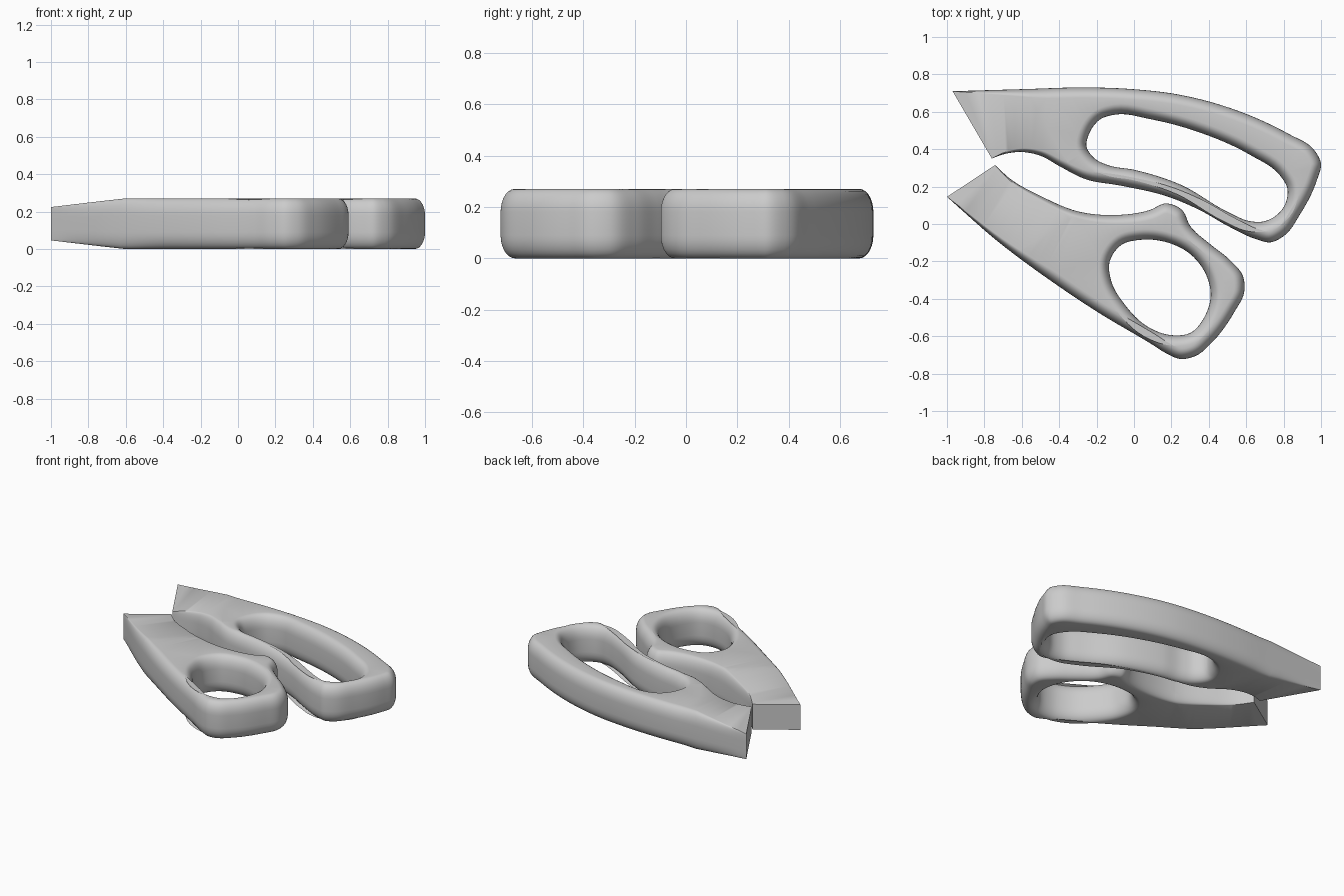
import bpy
import bmesh
import math
from mathutils import Vector

cube = bpy.data.objects.get("Cube")
if cube:
    bpy.data.objects.remove(cube)

MID = 0.135            # half thickness of a handle
ROUND_W, ROUND_H = 0.055, 0.09   # rounding of the rims, across and down
TIP_SCALE = 0.66       # thickness left at the blade end

grey = bpy.data.materials.new("handle_grey")
grey.use_nodes = True
grey.diffuse_color = (0.6, 0.6, 0.6, 1)
grey.node_tree.nodes["Principled BSDF"].inputs["Base Color"].default_value = grey.diffuse_color


def smooth_path(points, closed, steps=6):
    """Smooth path through the points, with tangents weighted by spacing."""
    pts = [Vector(p) for p in points]
    n = len(pts)

    def slope(i):
        if not closed and i in (0, n - 1):
            return (pts[1] - pts[0] if i == 0 else pts[-1] - pts[-2]).normalized()
        before, here, after = pts[(i - 1) % n], pts[i % n], pts[(i + 1) % n]
        a, b = (here - before).length, (after - here).length
        return ((here - before) * (b / a) + (after - here) * (a / b)) / (a + b)

    path = []
    for i in range(n if closed else n - 1):
        p, q = pts[i], pts[(i + 1) % n]
        size = (q - p).length
        m, k = slope(i) * size, slope((i + 1) % n) * size
        for s in range(steps):
            t = s / steps
            u = 1 - t
            path.append(p * (u * u * (1 + 2 * t)) + m * (t * u * u)
                        + q * (t * t * (3 - 2 * t)) - k * (t * t * u))
    if not closed:
        path.append(pts[-1])
    return path


def area(path):
    return sum(a.cross(b) for a, b in zip(path, path[1:] + path[:1]))


def make_handle(name, outline, hole, taper, full_round):
    outer = smooth_path(outline, False)
    inner = smooth_path(hole, True)
    if area(inner) > 0:
        inner.reverse()

    # Blade end line and the direction leading away from it
    start, end = outer[0], outer[-1]
    along = (end - start).normalized()
    away = Vector((along.y, -along.x))
    if away.x < 0:
        away = -away

    def reach(p):
        return max(0, (p - start).dot(away))

    # Rounded side profile: height and inset, from bottom to top
    half = [(MID - ROUND_H * (1 - math.sin(a)), 1 - math.cos(a))
            for a in (math.pi / 2 * i / 7 for i in range(8))]
    profile = [(-z, w) for z, w in reversed(half)] + half

    bm = bmesh.new()
    rims = ([], [])
    for path in (outer, inner):
        n = len(path)
        rings = [[] for level in profile]
        for i, p in enumerate(path):
            tangent = (path[(i + 1) % n] - path[i - 1]).normalized()
            inward = Vector((-tangent.y, tangent.x))
            width = ROUND_W * min(1, reach(p) / full_round)
            if path is outer and i in (0, n - 1):
                width = 0
            for ring, (z, inset) in zip(rings, profile):
                q = p + inward * (width * inset)
                ring.append(bm.verts.new((q.x, q.y, z)))
        for low, high in zip(rings, rings[1:]):
            for i in range(n):
                j = (i + 1) % n
                bm.faces.new((low[i], low[j], high[j], high[i]))
        for rim, ring in zip(rims, (rings[0], rings[-1])):
            rim.extend(bm.edges.get((ring[i], ring[i - 1])) for i in range(n))

    # Flat top and bottom around the finger hole
    for rim, side in zip(rims, (-1, 1)):
        bmesh.ops.triangle_fill(bm, edges=rim, use_beauty=True, normal=(0, 0, side))

    # Thin the blade towards its end
    fold = start + away * taper
    bmesh.ops.bisect_plane(bm, geom=bm.verts[:] + bm.edges[:] + bm.faces[:],
                           plane_co=fold.to_3d(), plane_no=away.to_3d())
    for v in bm.verts:
        t = min(1, reach(v.co.xy) / taper)
        v.co.z = MID + v.co.z * (TIP_SCALE + (1 - TIP_SCALE) * t)
    bmesh.ops.recalc_face_normals(bm, faces=bm.faces[:])

    mesh = bpy.data.meshes.new(name)
    bm.to_mesh(mesh)
    bm.free()
    mesh.materials.append(grey)
    obj = bpy.data.objects.new(name, mesh)
    bpy.context.collection.objects.link(obj)
    return obj


# Long handle with the slot for several fingers
long_outline = [
    (-.76, .35), (-.7, .372), (-.61, .385), (-.5, .365), (-.4, .31), (-.26, .24),
    (-.07, .205), (.17, .15), (.35, .075), (.51, -.015), (.65, -.08), (.73, -.098),
    (.8, -.065), (.89, .055), (.98, .24), (1, .32), (.96, .4), (.83, .48),
    (.57, .6), (.25, .69), (-.02, .722), (-.29, .73), (-.56, .722), (-.97, .71)]
long_slot = [
    (-.14, .315), (0, .29), (.25, .21), (.51, .06), (.62, .015), (.7, .015),
    (.8, .09), (.82, .19), (.78, .26), (.62, .37), (.35, .49), (.09, .56),
    (-.1, .585), (-.18, .56), (-.245, .47), (-.255, .42), (-.21, .35)]

# Short handle with the thumb hole and the stop bump
short_outline = [
    (-1, .145), (-.72, -.1), (-.45, -.3), (-.18, -.48), (.09, -.64), (.17, -.69),
    (.25, -.722), (.33, -.705), (.42, -.63), (.54, -.465), (.588, -.37), (.583, -.28),
    (.51, -.19), (.41, -.11), (.3, -.01), (.257, .075), (.17, .11), (.085, .075),
    (-.1, .048), (-.29, .065), (-.5, .15), (-.66, .24), (-.743, .315)]
thumb_hole = [
    (.03, -.085), (-.065, -.11), (-.13, -.2), (-.12, -.31), (-.05, -.43), (.075, -.55),
    (.19, -.593), (.3, -.583), (.385, -.48), (.41, -.385), (.385, -.27), (.3, -.16),
    (.165, -.095)]

handles = [make_handle("long_handle", long_outline, long_slot, .34, .45),
           make_handle("short_handle", short_outline, thumb_hole, .46, .7)]

bpy.ops.object.select_all(action='DESELECT')
for handle in handles:
    handle.select_set(True)
bpy.context.view_layer.objects.active = handles[0]
bpy.ops.object.shade_smooth_by_angle(angle=math.radians(35))
